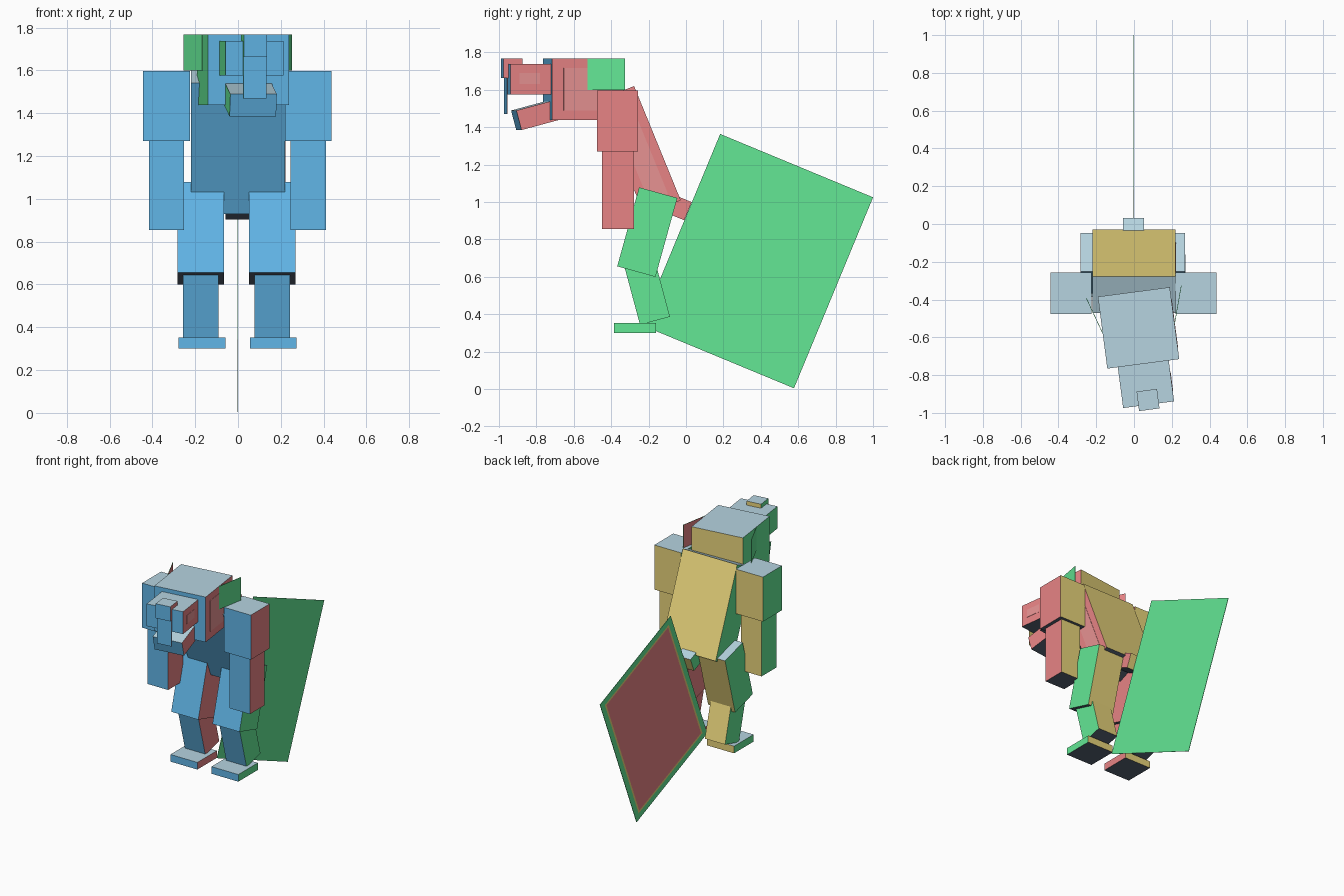
import bpy, bmesh, math
from mathutils import Matrix, Vector

cube = bpy.data.objects.get("Cube")
if cube:
    bpy.data.objects.remove(cube, do_unlink=True)


def linear(c):
    c /= 255
    return c / 12.92 if c <= 0.04045 else ((c + 0.055) / 1.055) ** 2.4


COLOURS = {
    "front_blue": (100, 187, 238),
    "back_yellow": (243, 222, 129),
    "top_grey_blue": (182, 212, 224),
    "underside_slate": (86, 98, 114),
    "side_red": (238, 135, 137),
    "side_green": (100, 233, 150),
    "pale_red": (244, 155, 155),
}
BLUE, YELLOW, GREY, SLATE, RED, GREEN, PALE = range(7)
MATERIALS = []
for mat_name, rgb in COLOURS.items():
    m = bpy.data.materials.new(mat_name)
    m.use_nodes = True
    col = (*[linear(c) for c in rgb], 1.0)
    m.diffuse_color = col
    bsdf = m.node_tree.nodes["Principled BSDF"]
    bsdf.inputs["Base Color"].default_value = col
    bsdf.inputs["Roughness"].default_value = 0.8
    MATERIALS.append(m)


def side_colour(n, plus_x, minus_x):
    """Pick a colour from the direction a face points in."""
    if abs(n.x) > 0.5:
        return plus_x if n.x > 0 else minus_x
    if abs(n.y) > 0.5:
        return YELLOW if n.y > 0 else BLUE
    return GREY if n.z > 0 else SLATE


def box(name, loc, size, pitch=0, yaw=0, sides=(RED, GREEN), frame=Matrix(),
        solid=None, rims=()):
    """Box tilted about x (pitch) and z (yaw); rims are (width, colour) insets on -x."""
    bm = bmesh.new()
    bmesh.ops.create_cube(bm, size=1, matrix=Matrix.Diagonal((*size, 1)))
    bm.normal_update()
    for f in bm.faces:
        f.material_index = side_colour(f.normal, *sides)
        if solid is not None and abs(f.normal.x) < 0.5:
            f.material_index = solid
    if rims:
        face = next(f for f in bm.faces if f.normal.x < -0.5)
        for width, colour in rims:
            bmesh.ops.inset_region(bm, faces=[face], thickness=width)
            face.material_index = colour
    mesh = bpy.data.meshes.new(name)
    bm.to_mesh(mesh)
    bm.free()
    for m in MATERIALS:
        mesh.materials.append(m)
    ob = bpy.data.objects.new(name, mesh)
    bpy.context.collection.objects.link(ob)
    ob.matrix_world = (frame @ Matrix.Translation(Vector(loc))
                       @ Matrix.Rotation(math.radians(yaw), 4, 'Z')
                       @ Matrix.Rotation(math.radians(pitch), 4, 'X'))
    return ob


# Leaning torso with a lighter side panel
box("torso", (0, -0.25, 1.275), (0.44, 0.21, 0.66), pitch=22.2)
box("torso_side_panel", (0.22, -0.25, 1.275), (0.004, 0.11, 0.54), pitch=22.2,
    sides=(PALE, PALE), solid=PALE)

# Tail stub and flat tail fin
box("tail_base", (-0.003, -0.045, 0.974), (0.11, 0.12, 0.105), pitch=-22.5)
box("tail_fin", (-0.003, 0.38, 0.684), (0.003, 0.885, 1.105), pitch=-22.5,
    sides=(GREEN, GREEN), solid=GREEN, rims=((0.06, YELLOW), (0.02, RED)))

# Arms and legs
for side, tag in ((1, "left"), (-1, "right")):
    arm_x = side * 0.331 - 0.003
    box(tag + "_upper_arm", (arm_x, -0.367, 1.434), (0.218, 0.219, 0.326))
    box(tag + "_forearm", (arm_x, -0.364, 1.065), (0.165, 0.17, 0.42))

    outer = (GREEN, RED) if side > 0 else (RED, GREEN)
    leg_x = side * 0.167 - 0.007
    box(tag + "_thigh", (leg_x, -0.207, 0.839), (0.219, 0.212, 0.438),
        pitch=-15.5, sides=outer)
    box(tag + "_shin", (leg_x, -0.206, 0.515), (0.164, 0.166, 0.31),
        pitch=15, sides=outer)
    box(tag + "_foot", (side * 0.166 - 0.002, -0.273, 0.326), (0.218, 0.225, 0.052),
        sides=outer)

# Head parts share one turned frame
head = (Matrix.Translation((0.024, -0.55, 0))
        @ Matrix.Rotation(math.radians(7.5), 4, 'Z'))
box("head", (0, 0, 1.603), (0.384, 0.384, 0.33), frame=head)
box("head_side_panel", (0.192, 0, 1.603), (0.004, 0.26, 0.225),
    sides=(PALE, PALE), solid=PALE, frame=head)
box("snout", (0, -0.295, 1.657), (0.272, 0.23, 0.163), frame=head)
box("snout_side_panel", (0.136, -0.305, 1.66), (0.004, 0.11, 0.06),
    sides=(PALE, PALE), solid=PALE, frame=head)
box("nose", (0, -0.385, 1.715), (0.109, 0.104, 0.106), frame=head)
box("front_teeth", (0, -0.417, 1.567), (0.109, 0.003, 0.194), frame=head)
box("lower_jaw", (0, -0.254, 1.4655), (0.219, 0.22, 0.108), pitch=15, frame=head)

# Flat ears flaring backwards
flare = math.radians(17.5)
for side, tag in ((1, "left"), (-1, "right")):
    loc = (side * (0.193 + 0.1 * math.sin(flare)), 0.1 * math.cos(flare), 1.684)
    box(tag + "_ear", loc, (0.003, 0.205, 0.168), yaw=-side * 17.5, frame=head,
        sides=(GREEN, RED) if side > 0 else (RED, GREEN), solid=GREEN)
